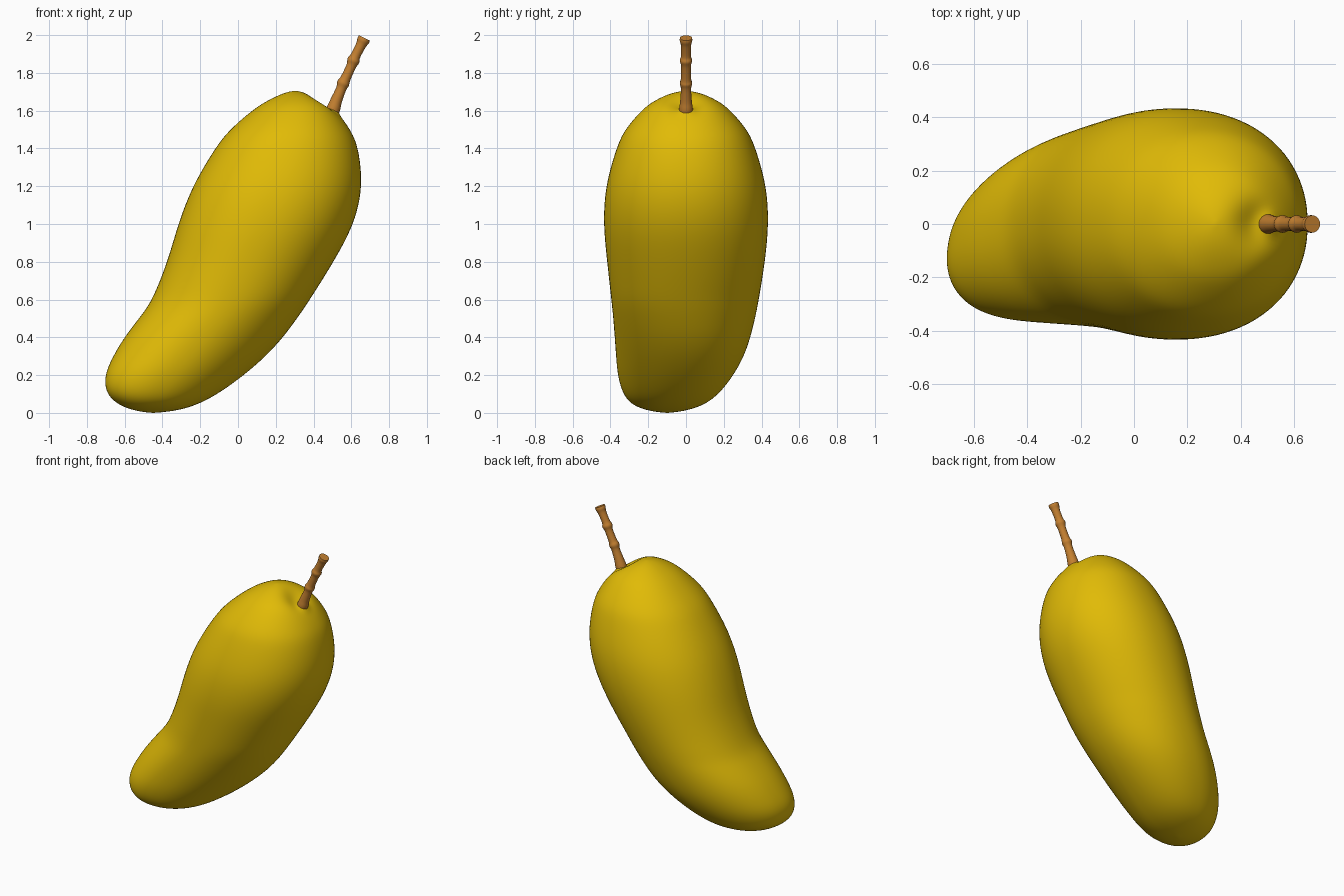
import bpy, bmesh, math
from mathutils import Vector

if "Cube" in bpy.data.objects:
    bpy.data.objects.remove(bpy.data.objects["Cube"])


def material(name, color):
    m = bpy.data.materials.new(name)
    m.diffuse_color = (*color, 1)
    m.use_nodes = True
    m.node_tree.nodes["Principled BSDF"].inputs["Base Color"].default_value = m.diffuse_color
    return m


def spline(keys, steps):
    """Smooth rows through the inner keys; the first and last only steer the ends."""
    rows = []
    for i in range(1, len(keys) - 2):
        p0, p1, p2, p3 = keys[i - 1:i + 3]
        for s in range(steps):
            t = s / steps
            rows.append([0.5 * (2 * b + (c - a) * t + (2 * a - 5 * b + 4 * c - d) * t * t
                                + (3 * b - a - 3 * c + d) * t ** 3)
                         for a, b, c, d in zip(p0, p1, p2, p3)])
    rows.append(list(keys[-2]))
    return rows


def relax(rows, passes):
    """Average neighbouring rows so no key slice shows as a ripple."""
    for _ in range(passes):
        rows = [rows[0]] + [[(a + 2 * b + c) / 4 for a, b, c in zip(*rows[i - 1:i + 2])]
                            for i in range(1, len(rows) - 1)] + [rows[-1]]
    return rows


def loft(name, rings, mat, angle):
    bm = bmesh.new()
    loops = [[bm.verts.new(p) for p in ring] for ring in rings]
    n = len(loops[0])
    for a, b in zip(loops, loops[1:]):
        for i in range(n):
            j = (i + 1) % n
            bm.faces.new((a[i], a[j], b[j], b[i]))
    bm.faces.new(loops[0][::-1])
    bm.faces.new(loops[-1])
    bmesh.ops.remove_doubles(bm, verts=bm.verts, dist=1e-5)
    bmesh.ops.recalc_face_normals(bm, faces=bm.faces)
    me = bpy.data.meshes.new(name)
    bm.to_mesh(me)
    bm.free()
    me.materials.append(mat)
    ob = bpy.data.objects.new(name, me)
    bpy.context.collection.objects.link(ob)
    bpy.context.view_layer.objects.active = ob
    ob.select_set(True)
    bpy.ops.object.shade_smooth_by_angle(angle=math.radians(angle))
    ob.select_set(False)


yellow = material("mango yellow", (0.75, 0.495, 0.002))
brown = material("stem brown", (0.55, 0.215, 0.03))

# Fruit: horizontal slices as (z, left x, right x, front y, back y)
slices = [
    (0.0, -0.45, -0.45, -0.10, -0.10),
    (0.015, -0.555, -0.315, -0.21, 0.01),
    (0.05, -0.64, -0.205, -0.29, 0.105),
    (0.11, -0.695, -0.095, -0.335, 0.18),
    (0.20, -0.702, 0.03, -0.36, 0.25),
    (0.30, -0.66, 0.145, -0.37, 0.305),
    (0.40, -0.60, 0.237, -0.377, 0.34),
    (0.50, -0.525, 0.312, -0.385, 0.365),
    (0.60, -0.455, 0.38, -0.395, 0.385),
    (0.80, -0.375, 0.505, -0.417, 0.417),
    (1.00, -0.315, 0.61, -0.435, 0.435),
    (1.20, -0.238, 0.655, -0.423, 0.423),
    (1.40, -0.12, 0.635, -0.367, 0.367),
    (1.50, -0.04, 0.592, -0.32, 0.32),
    (1.60, 0.075, 0.525, -0.235, 0.235),
    (1.65, 0.152, 0.465, -0.17, 0.17),
    (1.69, 0.235, 0.38, -0.085, 0.085),
    (1.706, 0.305, 0.305, 0.0, 0.0),
]


def swap(r):
    return (r[0], r[2], r[1], r[4], r[3])


def rounded(c, power=0.94):
    return math.copysign(abs(c) ** power, c)


keys = [swap(slices[1])] + slices + [swap(slices[-2])]
pit = Vector((0.465, 0, 1.64))
nub = Vector((0.505, 0, 1.60))
inward = Vector((-0.5, 0, -0.87))
rings = []
for z, x0, x1, y0, y1 in relax(spline(keys, 6), 8):
    # the tip twists a little towards the front
    f = max(0.0, min(1.0, (0.65 - z) / 0.55))
    skew = 0.22 * f * f * (3 - 2 * f)
    ring = []
    for i in range(96):
        t = math.tau * i / 96
        p = Vector(((x0 + x1) / 2 + (x1 - x0) / 2 * rounded(math.cos(t)),
                    (y0 + y1) / 2 + (y1 - y0) / 2 * rounded(math.sin(t + skew)), z))
        # shallow hollow around the stem, with a small raised nub at its foot
        hollow = 0.035 * math.exp(-((p - pit).length / 0.085) ** 2)
        bump = 0.025 * math.exp(-((p - nub).length / 0.04) ** 2)
        ring.append(p + inward * (hollow - bump))
    rings.append(ring)
loft("mango_fruit", rings, yellow, 60)

# Stem: knobbly tapering stalk as (x, z, radius)
stalk = [
    (0.475, 1.53, 0.03), (0.485, 1.56, 0.034), (0.505, 1.61, 0.036), (0.519, 1.65, 0.031),
    (0.546, 1.715, 0.027), (0.557, 1.745, 0.033), (0.569, 1.77, 0.027),
    (0.599, 1.835, 0.026), (0.611, 1.865, 0.033), (0.622, 1.89, 0.026),
    (0.650, 1.945, 0.027), (0.662, 1.97, 0.033), (0.669, 1.985, 0.032), (0.672, 1.99, 0.029),
]
path = spline(stalk, 4)
rings = []
for i, (x, z, r) in enumerate(path):
    a, b = path[max(i - 1, 0)], path[min(i + 1, len(path) - 1)]
    along = Vector((b[0] - a[0], 0, b[1] - a[1])).normalized()
    side = Vector((along.z, 0, -along.x))
    rings.append([Vector((x, 0, z)) + r * (side * math.cos(math.tau * k / 24)
                  + Vector((0, 1, 0)) * math.sin(math.tau * k / 24)) for k in range(24)])
loft("mango_stem", rings, brown, 50)
